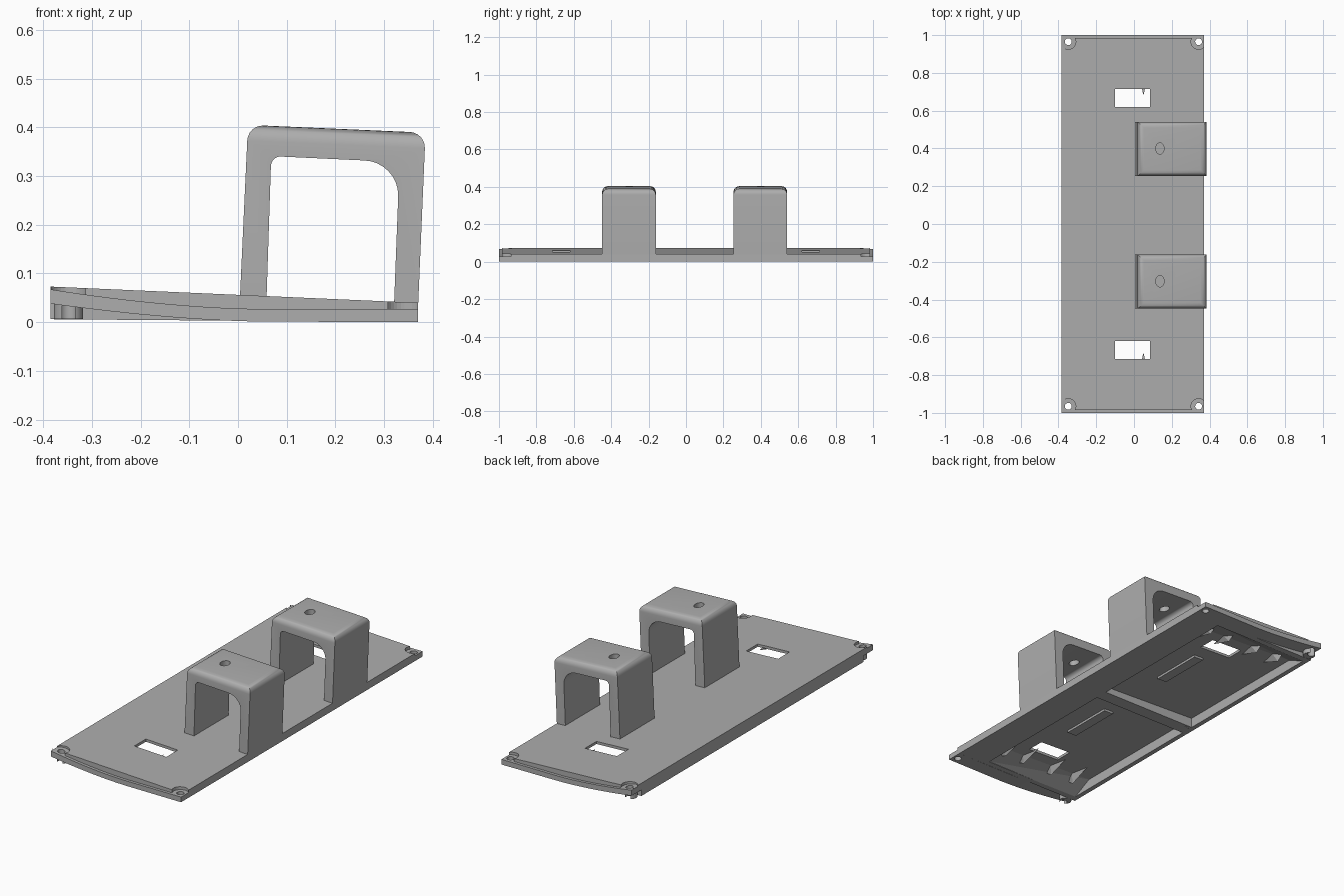
import bpy
import bmesh
from mathutils import Vector

if "Cube" in bpy.data.objects:
    bpy.data.objects.remove(bpy.data.objects["Cube"], do_unlink=True)

grey = bpy.data.materials.new("plain_grey")
grey.use_nodes = True
GREY = (0.42, 0.42, 0.42, 1)
grey.diffuse_color = GREY
grey.node_tree.nodes["Principled BSDF"].inputs["Base Color"].default_value = GREY

LEFT, RIGHT = -0.385, 0.37


def top(x):
    return 0.073 - (x - LEFT) * 0.044


def floor(x):
    return top(x) - 0.014


def base(x):
    return 0.006 * (RIGHT - x) / (RIGHT - LEFT)


def sag(x):
    # Rise of the curved end lip towards the low-x side
    return 0.035 * max(0, (0.05 - x) / 0.435) ** 1.7


def finish(name, bm):
    bmesh.ops.recalc_face_normals(bm, faces=bm.faces)
    mesh = bpy.data.meshes.new(name)
    bm.to_mesh(mesh)
    bm.free()
    ob = bpy.data.objects.new(name, mesh)
    bpy.context.collection.objects.link(ob)
    mesh.materials.append(grey)
    return ob


def prism(name, profile, y0, y1):
    bm = bmesh.new()
    face = bm.faces.new([bm.verts.new((x, y0, z)) for x, z in profile])
    ext = bmesh.ops.extrude_face_region(bm, geom=[face])["geom"]
    moved = [v for v in ext if isinstance(v, bmesh.types.BMVert)]
    bmesh.ops.translate(bm, verts=moved, vec=(0, y1 - y0, 0))
    return finish(name, bm)


def hull(name, points):
    bm = bmesh.new()
    for p in points:
        bm.verts.new(p)
    bmesh.ops.convex_hull(bm, input=bm.verts)
    bmesh.ops.dissolve_limit(bm, angle_limit=0.001, verts=bm.verts, edges=bm.edges)
    return finish(name, bm)


def box(name, x0, x1, y0, y1, z0, z1):
    return prism(name, [(x0, z0), (x1, z0), (x1, z1), (x0, z1)], y0, y1)


def cylinder(name, x, y, z0, z1, r, ry=None):
    bm = bmesh.new()
    bmesh.ops.create_cone(bm, cap_ends=True, segments=32, radius1=1, radius2=1, depth=1)
    bmesh.ops.scale(bm, verts=bm.verts, vec=(r, ry or r, z1 - z0))
    bmesh.ops.translate(bm, verts=bm.verts, vec=(x, y, (z0 + z1) / 2))
    return finish(name, bm)


def apply(ob, mod):
    with bpy.context.temp_override(object=ob, active_object=ob, selected_objects=[ob]):
        bpy.ops.object.modifier_apply(modifier=mod.name)


def cut(ob, *cutters):
    for c in cutters:
        mod = ob.modifiers.new("cut", "BOOLEAN")
        mod.operation = "DIFFERENCE"
        mod.object = c
        apply(ob, mod)
        bpy.data.objects.remove(c, do_unlink=True)


def smooth(ob):
    for p in ob.data.polygons:
        p.use_smooth = True
    with bpy.context.temp_override(object=ob, active_object=ob, selected_objects=[ob],
                                   selected_editable_objects=[ob]):
        bpy.ops.object.shade_smooth_by_angle(angle=0.6)


def arc(center, r, a0, a1, n=8):
    # Quarter-style corner arc, angles in degrees
    from math import cos, sin, radians
    angles = [radians(a0 + (a1 - a0) * i / n) for i in range(n + 1)]
    return [(center[0] + r * cos(a), center[1] + r * sin(a)) for a in angles]


# Main sloped plate, hollow underneath
END = 0.92
plate = prism("base_plate", [(LEFT, base(LEFT)), (RIGHT, base(RIGHT)),
                             (RIGHT, top(RIGHT)), (LEFT, top(LEFT))], -END, END)
PX = (-0.36, 0.2)
for s, inner in ((1, 0.02), (-1, 0.05)):
    points = []
    for x in PX:
        points += [(x, s * y, z) for y, z in ((inner, -0.02), (inner, floor(x)),
                                              (0.78, floor(x)), (0.89, 0.004), (0.89, -0.02))]
    cut(plate, hull("pocket_cutter", points))
    cut(plate, box("window_cutter", -0.1, 0.085, *sorted((s * 0.62, s * 0.715)), -0.1, 0.2))

# Tapered ribs beside each window, under the plate
for s in (1, -1):
    for i, x in enumerate((0.17, 0.05, -0.13, -0.27)):
        z = floor(x) + 0.003
        hull(f"under_rib_{i}", [(x, s * 0.68, z), (x - 0.022, s * 0.78, z), (x + 0.022, s * 0.78, z),
                                (x, s * 0.86, z), (x, s * 0.8, base(x) + 0.004)])

# Curved lip and stepped top at both ends, with screw corners
xs = [LEFT + (RIGHT - LEFT) * i / 24 for i in range(25)]
low = [(x, base(x) * 0.5 + sag(x)) for x in xs]
mid = [(x, min(0.027 + sag(x) * 1.15, top(x) - 0.004)) for x in xs]
tops = [(RIGHT, top(RIGHT)), (LEFT, top(LEFT))]
SCREWS = (-0.348, 0.342)
for s in (1, -1):
    lip = prism("end_lip", low + mid[::-1], s * END, s)
    step = prism("end_step", mid + tops, s * END, s * 0.985)
    for x in SCREWS:
        y = s * 0.965
        cut(step, cylinder("corner_cutter", x, y, -0.1, 0.2, 0.04))
        cut(lip, cylinder("hole_cutter", x, y, -0.1, 0.2, 0.018))
    post = cylinder("screw_post", SCREWS[0], s * 0.95, 0.006, 0.045, 0.03)
    cut(post, cylinder("hole_cutter", SCREWS[0], s * 0.965, -0.1, 0.2, 0.018))
    smooth(lip)
    smooth(post)

# Middle screw boss under the plate
cylinder("middle_boss", -0.335, -0.015, 0.005, 0.055, 0.025)

# Two arched handles with rounded tops and a hole through each
for name, y in (("rear_handle", 0.3975), ("front_handle", -0.305)):
    h = 0.1435
    handle = prism(name, [(0.003, 0.03), (0.369, 0.015), (0.385, 0.389), (0.0205, 0.405)], y - h, y + h)
    bm = bmesh.new()
    bm.from_mesh(handle.data)
    rim = [e for e in bm.edges if all(v.co.z > 0.3 for v in e.verts)]
    bmesh.ops.bevel(bm, geom=rim, offset=0.032, segments=6, profile=0.5, affect="EDGES")
    bm.to_mesh(handle.data)
    bm.free()
    opening = [(0.057, 0.0), (0.0675, 0.32)] + arc((0.0875, 0.32), 0.02, 180, 92) \
        + arc((0.257, 0.26), 0.072, 88, 0) + [(0.319, 0.0)]
    cut(handle, prism("opening_cutter", opening, y - 0.3, y + 0.3))
    cut(handle, cylinder("hole_cutter", 0.137, y + 0.002, 0.3, 0.5, 0.022, 0.03))
    smooth(handle)
